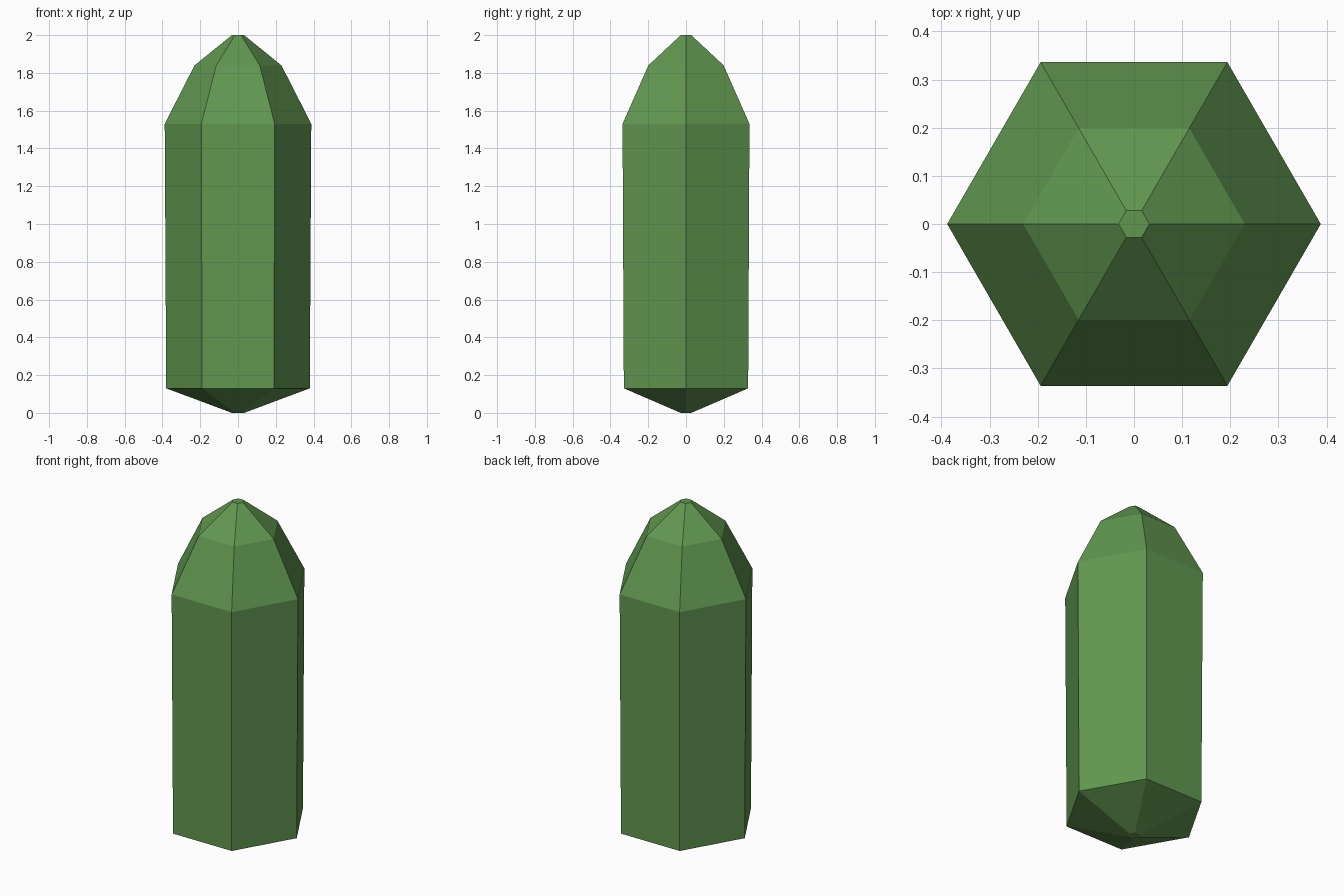
import bpy, bmesh, math

if "Cube" in bpy.data.objects:
    bpy.data.objects.remove(bpy.data.objects["Cube"])

# Flat green for the whole body
green = bpy.data.materials.new("leaf green")
green.diffuse_color = (0.12, 0.31, 0.08, 1)
green.use_nodes = True
green.node_tree.nodes["Principled BSDF"].inputs["Base Color"].default_value = green.diffuse_color

# Six-sided column with a short pointed base and a two-step tapered tip
SIDES = 6
profile = [(0.032, 0.0), (0.38, 0.13), (0.388, 1.53), (0.23, 1.84), (0.032, 2.0)]  # radius, height

bm = bmesh.new()
rings = []
for r, z in profile:
    rings.append([bm.verts.new((r * math.cos(math.tau * i / SIDES),
                                r * math.sin(math.tau * i / SIDES), z))
                  for i in range(SIDES)])

# Side facets between neighbouring rings
for low, high in zip(rings, rings[1:]):
    for i in range(SIDES):
        j = (i + 1) % SIDES
        bm.faces.new((low[i], low[j], high[j], high[i]))

# Small end caps
bm.faces.new(rings[0][::-1])
bm.faces.new(rings[-1])

mesh = bpy.data.meshes.new("crystal_column")
bm.to_mesh(mesh)
bm.free()
mesh.materials.append(green)
bpy.context.collection.objects.link(bpy.data.objects.new("crystal_column", mesh))
